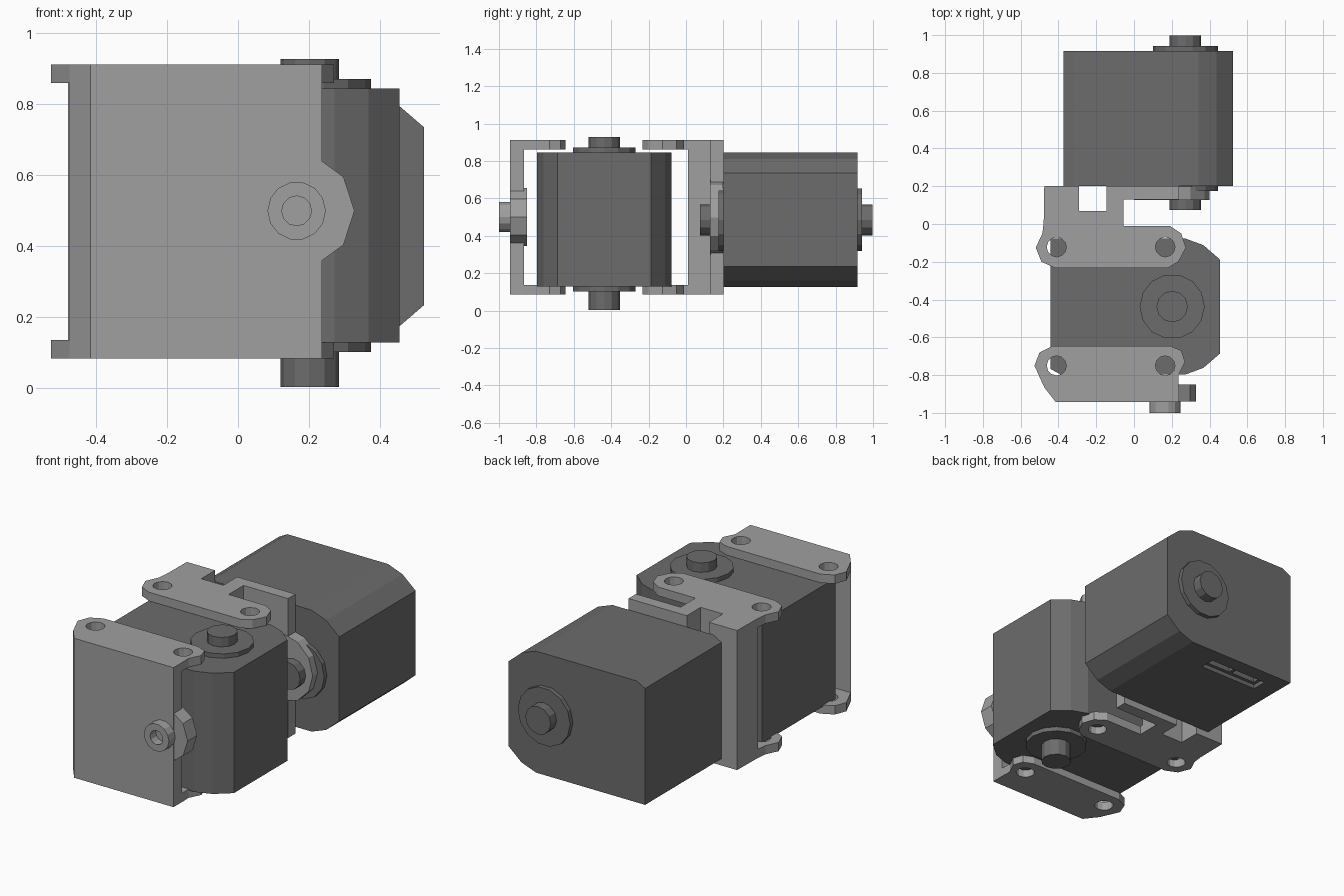
import bpy, bmesh, math
from mathutils import Matrix, Vector

cube = bpy.data.objects.get("Cube")
if cube:
    bpy.data.objects.remove(cube)


def material(name, value):
    m = bpy.data.materials.new(name)
    m.use_nodes = True
    color = (value, value, value, 1)
    m.diffuse_color = color
    m.node_tree.nodes["Principled BSDF"].inputs["Base Color"].default_value = color
    return m


LIGHT = material("light grey", 0.35)
DARK = material("dark grey", 0.15)

# Maps a flat profile drawn in x, z (extruded along z) onto the y axis
TO_Y = Matrix(((1, 0, 0, 0), (0, 0, 1, 0), (0, 1, 0, 0), (0, 0, 0, 1)))


def prism(name, points, low, high, mat, matrix=Matrix()):
    """Extrude a flat outline between two heights."""
    bm = bmesh.new()
    face = bm.faces.new([bm.verts.new((x, y, low)) for x, y in points])
    out = bmesh.ops.extrude_face_region(bm, geom=[face])["geom"]
    bmesh.ops.translate(bm, vec=(0, 0, high - low),
                        verts=[g for g in out if isinstance(g, bmesh.types.BMVert)])
    bm.transform(matrix)
    bmesh.ops.recalc_face_normals(bm, faces=bm.faces)
    mesh = bpy.data.meshes.new(name)
    bm.to_mesh(mesh)
    bm.free()
    mesh.materials.append(mat)
    obj = bpy.data.objects.new(name, mesh)
    bpy.context.scene.collection.objects.link(obj)
    return obj


def ring(x, y, radius, sides, turn=0.0):
    return [(x + radius * math.cos(math.tau * i / sides + turn),
             y + radius * math.sin(math.tau * i / sides + turn)) for i in range(sides)]


def box(x0, x1, y0, y1):
    return [(x0, y0), (x1, y0), (x1, y1), (x0, y1)]


def cut(obj, cutters):
    """Subtract the cutters, bake the result and drop them."""
    for c in cutters:
        c.hide_render = True
        mod = obj.modifiers.new("cut", 'BOOLEAN')
        mod.operation, mod.solver, mod.object = 'DIFFERENCE', 'EXACT', c
    bpy.context.view_layer.update()
    graph = bpy.context.evaluated_depsgraph_get()
    baked = bpy.data.meshes.new_from_object(obj.evaluated_get(graph))
    obj.modifiers.clear()
    obj.data = baked
    for c in cutters:
        bpy.data.objects.remove(c)


def servo(prefix, matrix):
    """Motor case with its shaft along local y and the axis at the origin."""
    m = matrix @ TO_Y
    half = [(0.252, 0.25), (0.165, 0.325), (0.07, 0.36)]
    outline = ([(x, -z) for x, z in reversed(half)] + half
               + [(-0.59, 0.36), (-0.645, 0.33), (-0.645, -0.36)])
    body = prism(prefix + "_motor_case", outline, -0.358, 0.358, DARK, m)
    # Connector pocket with two deeper sockets
    pocket = [prism("cutter", box(-0.53, -0.15, 0.18, 0.27), -0.4, -0.335, DARK, matrix)]
    for x in (-0.51, -0.33):
        pocket.append(prism("cutter", box(x, x + 0.16, 0.2, 0.25), -0.4, -0.26, DARK, matrix))
    cut(body, pocket)
    # Bearing flanges and shaft ends
    for side, sign, reach in (("rear", 1, 0.44), ("drive", -1, 0.483)):
        prism(f"{prefix}_{side}_flange", ring(0, 0, 0.172, 14),
              sign * 0.35, sign * 0.384, DARK, m)
        prism(f"{prefix}_{side}_shaft", ring(0, 0, 0.083, 12),
              sign * 0.38, sign * reach, DARK, m)


servo("back", Matrix.Translation((0.272, 0.558, 0.485)))
servo("front", Matrix.Translation((0.202, -0.437, 0.487)) @ Matrix.Rotation(math.pi / 2, 4, 'X'))


def flanges(prefix, outline, y):
    """Top and bottom mounting ears with two screw holes each."""
    for side, low, high in (("top", 0.86, 0.912), ("bottom", 0.085, 0.137)):
        ear = prism(f"{prefix}_{side}_ear", outline, low, high, LIGHT)
        cut(ear, [prism("cutter", ring(x, y, 0.052, 12), low - 0.1, high + 0.1, LIGHT)
                  for x in (-0.41, 0.165)])


# Front bracket: plate, ears, rounded lobe and hollow boss
prism("front_plate", [(-0.415, -0.942), (0.237, -0.942), (0.237, -0.865), (-0.475, -0.865)],
      0.085, 0.912, LIGHT)
flanges("front", [(-0.475, -0.865), (0.237, -0.865), (0.235, -0.80), (0.27, -0.73), (0.25, -0.67),
                  (0.19, -0.645), (-0.43, -0.645), (-0.5, -0.68), (-0.527, -0.75)], -0.75)
prism("front_lobe", ring(0.165, 0.5, 0.163, 10), -0.94, -0.85, LIGHT, TO_Y)
boss = prism("front_boss", ring(0.165, 0.5, 0.082, 14), -1.0, -0.93, LIGHT, TO_Y)
cut(boss, [prism("cutter", ring(0.165, 0.5, 0.042, 12), -1.1, -0.945, LIGHT, TO_Y)])

# Middle bracket: notched web, ears and the lobe around the drive shaft
prism("middle_web", [(-0.478, 0.01), (-0.055, 0.01), (-0.055, 0.13), (0.237, 0.13), (0.237, 0.2),
                     (-0.145, 0.2), (-0.145, 0.07), (-0.29, 0.07), (-0.29, 0.2), (-0.475, 0.2)],
      0.085, 0.912, LIGHT)
flanges("middle", [(-0.478, 0.01), (-0.055, 0.01), (-0.055, -0.01), (0.19, -0.01), (0.25, -0.05),
                   (0.275, -0.125), (0.235, -0.2), (0.18, -0.232), (-0.42, -0.232),
                   (-0.49, -0.2), (-0.52, -0.125), (-0.485, -0.05)], -0.122)
prism("middle_lobe", ring(0.2, 0.498, 0.2, 12), 0.128, 0.198, LIGHT, TO_Y)
